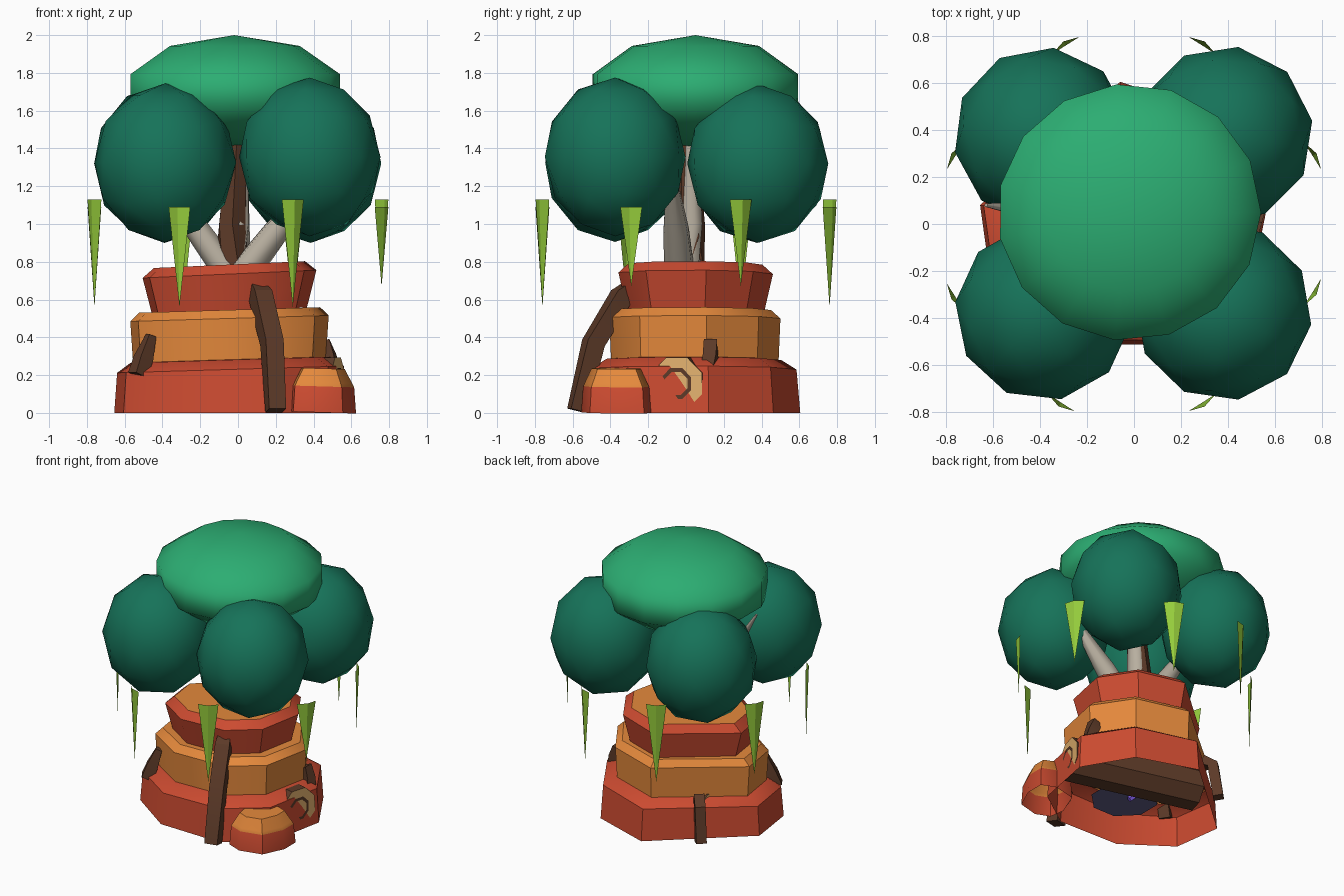
import bpy, bmesh, math
from mathutils import Vector

if "Cube" in bpy.data.objects:
    bpy.data.objects.remove(bpy.data.objects["Cube"])


def mat(name, r, g, b):
    m = bpy.data.materials.new(name)
    m.diffuse_color = (r, g, b, 1)
    m.use_nodes = True
    m.node_tree.nodes["Principled BSDF"].inputs["Base Color"].default_value = m.diffuse_color
    return m


RED = mat("red_rock", .60, .07, .03)
ORANGE = mat("orange_rock", .78, .25, .045)
DARK = mat("dark_leaf", .008, .17, .10)
LIGHT = mat("light_leaf", .025, .42, .17)
BROWN = mat("bark", .107, .042, .021)
PALE = mat("pale_bark", .48, .43, .35)
VINE = mat("vine_green", .30, .60, .045)
TAN = mat("cut_wood", .78, .45, .16)
SLATE = mat("slate", .12, .11, .24)
VIOLET = mat("violet", .2, .1, .75)


def finish(name, bm, mats, smooth=None):
    bmesh.ops.recalc_face_normals(bm, faces=bm.faces)
    me = bpy.data.meshes.new(name)
    bm.to_mesh(me)
    bm.free()
    ob = bpy.data.objects.new(name, me)
    bpy.context.collection.objects.link(ob)
    for m in mats:
        me.materials.append(m)
    if smooth:
        bpy.context.view_layer.objects.active = ob
        ob.select_set(True)
        bpy.ops.object.shade_smooth_by_angle(angle=math.radians(smooth))
        ob.select_set(False)
    return ob


def bridge(bm, rings):
    for a, b in zip(rings, rings[1:]):
        n = len(a)
        for i in range(n):
            bm.faces.new((a[i], a[(i + 1) % n], b[(i + 1) % n], b[i]))


# irregular footprints of the rocks (unit scale)
TIER = [(-.03, 1), (-1, .08), (-.92, -.54), (-.38, -.95), (.4, -.97), (.86, -.62), (1, .15), (.67, .75)]
BOULDER = [(1, .8), (.4, 1), (-.6, .75), (-1, -.2), (-.9, -.8), (-.3, -1), (.6, -.75), (1, .1)]


def rock(name, outline, center, profile, mats, tilt=0, cap_from=99):
    """Stacked footprint rings (rx, ry, z), open below, capped on top."""
    bm = bmesh.new()
    rings = [[bm.verts.new((center[0] + rx * x, center[1] + ry * y,
                            z + (tilt * rx * x if z > 0 else 0))) for x, y in outline]
             for rx, ry, z in profile]
    bridge(bm, rings)
    bm.faces.new(rings[-1])
    for k, f in enumerate(bm.faces):
        f.material_index = 1 if k >= cap_from * len(outline) else 0
    return finish(name, bm, mats, 36)


def limb(name, points, radii, sides, material, smooth=65, ends=None):
    """Tapered polygon tube along a path."""
    bm = bmesh.new()
    pts = [Vector(p) for p in points]
    rings = []
    for i, p in enumerate(pts):
        d = (pts[min(i + 1, len(pts) - 1)] - pts[max(i - 1, 0)]).normalized()
        q = d.to_track_quat('Z', 'Y')
        rings.append([bm.verts.new(p + q @ Vector((
            radii[i] * math.cos(math.tau * (k + .5) / sides),
            radii[i] * math.sin(math.tau * (k + .5) / sides), 0)))
            for k in range(sides)])
    bridge(bm, rings)
    for r in (rings[0], rings[-1]):
        bm.faces.new(r).material_index = 1 if ends else 0
    return finish(name, bm, [material] + ([ends] if ends else []), smooth)


# rock tiers
rock("bottom_rock", TIER, (-.04, .035), [(.615, .57, 0), (.60, .55, .23), (.53, .47, .28), (.38, .36, .29)],
     [RED], .03)
rock("middle_rock", TIER, (-.045, .04), [(.51, .45, .27), (.525, .46, .50), (.48, .41, .545)],
     [ORANGE], .03)
rock("top_rock", TIER, (-.045, .045), [(.41, .37, .54), (.46, .415, .735), (.40, .36, .785)],
     [RED, ORANGE], .045, 2)
rock("small_rock", BOULDER, (.45, -.37), [(.175, .185, .002), (.165, .175, .14), (.155, .165, .16), (.115, .13, .235)],
     [RED, ORANGE], -.03, 1)

# roots over the rock
limb("front_root", [(.10, -.30, .65), (.12, -.34, .62), (.18, -.49, .37), (.20, -.575, .012)],
     [.06, .07, .07, .065], 4, BROWN, 20)
limb("front_left_root", [(-.46, -.26, .41), (-.50, -.28, .29), (-.53, -.30, .20)],
     [.03, .055, .055], 4, BROWN, 20)
limb("right_root", [(.45, .13, .38), (.48, .13, .30), (.50, .12, .2)],
     [.05, .05, .05], 4, BROWN, 20)
limb("back_left_root", [(-.33, .32, .29), (-.375, .375, .25), (-.40, .40, .005)],
     [.05, .05, .05], 4, BROWN, 20)

# hollow log through the base, with growth ring
a, b = Vector((.53, -.05, .155)), Vector((-.37, .2, .15))
limb("log", [a, b], [.15, .15], 8, BROWN, 20, TAN)
bm = bmesh.new()
q = (a - b).normalized().to_track_quat('Z', 'Y')
lift = (a - b).normalized() * .006
bridge(bm, [[bm.verts.new(a + lift + q @ Vector((r * math.cos(math.tau * (k + .5) / 8),
                                                r * math.sin(math.tau * (k + .5) / 8), 0)))
             for k in range(8)] for r in (.088, .066)])
finish("log_ring", bm, [BROWN])
limb("log_splinter", [(.35, -.2, .26), (.31, -.19, .315)], [.03, .004], 4, TAN)

# things under the hollow base
limb("slate_disc", [(0, -.1, .06), (0, -.1, .085)], [.23, .2], 8, SLATE, 20)
limb("violet_stem", [(0, -.05, .04), (-.08, .0, .12), (-.1, .05, .24)], [.02, .02, .01], 5, VIOLET)

# trunk and pale branches
limb("trunk", [(-.035, .02, .72), (-.03, .02, 1.0), (0, .0, 1.5)], [.09, .08, .055], 6, BROWN, 20)
limb("upright_branch", [(.0, .03, .72), (.0, .025, 1.0), (.01, .02, 1.5)], [.075, .065, .045], 7, PALE)
limb("left_branch", [(-.02, 0, .70), (-.25, .03, 1.02), (-.63, .08, 1.62)], [.08, .065, .008], 7, PALE)
limb("right_branch", [(0, -.03, .70), (.2, -.05, .96), (.48, -.08, 1.3)], [.085, .07, .02], 7, PALE)


# foliage
def leaf(name, loc, scale, rot, material, ico):
    if ico:
        bpy.ops.mesh.primitive_ico_sphere_add(subdivisions=2, radius=1, location=loc)
    else:
        bpy.ops.mesh.primitive_uv_sphere_add(segments=15, ring_count=5, radius=1, location=loc)
    ob = bpy.context.object
    ob.name = name
    ob.scale = scale
    ob.rotation_euler = rot
    ob.data.materials.append(material)
    bpy.ops.object.shade_smooth()
    ob.select_set(False)


for name, x, y, z, turn in (("front_left", -.385, -.375, 1.325, .2), ("front_right", .38, -.375, 1.355, .8),
                            ("back_left", -.39, .375, 1.32, .5), ("back_right", .385, .38, 1.32, 1.1)):
    leaf(name + "_foliage", (x, y, z), (.378, .378, .42), (0, 0, turn), DARK, True)
leaf("crown_foliage", (-.02, .05, 1.70), (.59, .575, .30), (0, 0, .1), LIGHT, False)

# hanging folded vines, two per foliage ball
for i, (x, y) in enumerate(((-.31, -.76), (.29, -.76), (.76, -.29), (.76, .29),
                            (.29, .76), (-.29, .76), (-.76, .29), (-.76, -.31))):
    out = Vector((x + math.copysign(.5, x), y + math.copysign(.5, y), 0)).normalized()
    side = Vector((-out.y, out.x, 0))
    top = 1.13 if i % 2 else 1.09
    p = Vector((x, y, top))
    bm = bmesh.new()
    l, r = bm.verts.new(p + side * .068), bm.verts.new(p - side * .068)
    m = bm.verts.new(p + out * .02)
    tip = bm.verts.new(Vector((x, y, .67 if i in (2, 3) else .56)))
    bm.faces.new((l, m, tip))
    bm.faces.new((m, r, tip))
    finish(f"vine_{i + 1}", bm, [VINE])
